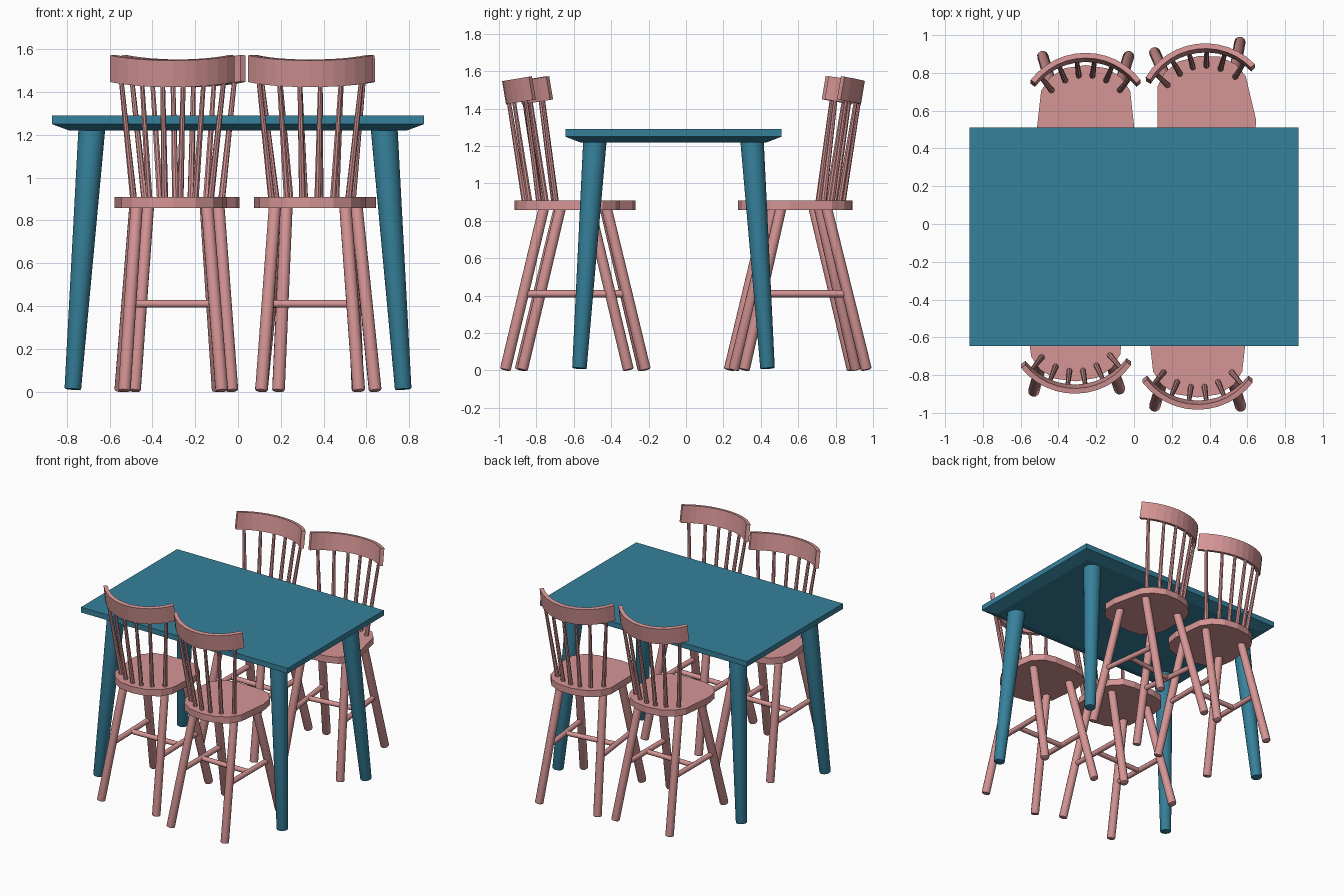
import bpy, bmesh, math
from mathutils import Vector, Matrix

if "Cube" in bpy.data.objects:
    bpy.data.objects.remove(bpy.data.objects["Cube"], do_unlink=True)


def make_material(name, rgb):
    mat = bpy.data.materials.new(name)
    mat.use_nodes = True
    mat.diffuse_color = (*rgb, 1)
    bsdf = mat.node_tree.nodes["Principled BSDF"]
    bsdf.inputs["Base Color"].default_value = (*rgb, 1)
    bsdf.inputs["Roughness"].default_value = 0.7
    return mat


teal = make_material("teal paint", (0.037, 0.22, 0.33))
pink = make_material("dusty pink paint", (0.67, 0.30, 0.30))


def finish(bm, name, mat, matrix, smooth=True):
    bmesh.ops.recalc_face_normals(bm, faces=bm.faces)
    mesh = bpy.data.meshes.new(name)
    bm.to_mesh(mesh)
    bm.free()
    mesh.materials.append(mat)
    obj = bpy.data.objects.new(name, mesh)
    bpy.context.collection.objects.link(obj)
    obj.matrix_world = matrix
    if smooth:
        bpy.ops.object.select_all(action="DESELECT")
        obj.select_set(True)
        bpy.context.view_layer.objects.active = obj
        bpy.ops.object.shade_smooth_by_angle(angle=math.radians(40))
    return obj


def rod(name, start, end, r_start, r_end, mat, matrix, sides=12, rounded=0):
    """Tapered round bar between two points, with an optional rounded start."""
    start, end = Vector(start), Vector(end)
    axis = end - start
    bm = bmesh.new()
    bmesh.ops.create_cone(bm, cap_ends=True, segments=sides,
                          radius1=r_start, radius2=r_end, depth=axis.length)
    if rounded:
        rim = [e for e in bm.edges if all(v.co.z < 0 for v in e.verts)]
        bmesh.ops.bevel(bm, geom=rim, offset=rounded, segments=2,
                        profile=0.5, affect="EDGES")
    turn = axis.to_track_quat("Z", "Y").to_matrix().to_4x4()
    bm.transform(Matrix.Translation((start + end) / 2) @ turn)
    return finish(bm, name, mat, matrix)


def slab(name, layers, mat, matrix):
    """Solid lofted through closed outlines given from bottom to top."""
    bm = bmesh.new()
    rings = [[bm.verts.new(p) for p in layer] for layer in layers]
    bm.faces.new(rings[0])
    bm.faces.new(rings[-1])
    for low, high in zip(rings, rings[1:]):
        for i in range(len(low)):
            j = (i + 1) % len(low)
            bm.faces.new((low[i], low[j], high[j], high[i]))
    return finish(bm, name, mat, matrix, smooth=False)


# Table: top with a bevelled underside and four splayed tapering legs
def build_table(matrix):
    def rectangle(hx, hy, z):
        return [(-hx, -hy, z), (hx, -hy, z), (hx, hy, z), (-hx, hy, z)]

    slab("table_top", [rectangle(0.79, 0.50, 1.22), rectangle(0.87, 0.578, 1.25),
                       rectangle(0.87, 0.578, 1.29)], teal, matrix)
    for sx in (-1, 1):
        for sy in (-1, 1):
            rod("table_leg", (sx * 0.772, sy * 0.503, 0.01),
                (sx * 0.683, sy * 0.42, 1.23), 0.039, 0.063, teal, matrix,
                sides=20, rounded=0.006)


# Chair: faces local +y with its back on -y
SEAT_HALF = [(0, -0.281), (0.11, -0.265), (0.19, -0.215), (0.236, -0.144),
             (0.262, 0.09), (0.245, 0.19), (0.18, 0.26), (0.09, 0.281)]
LEAN = math.radians(9.5)
CREST_RADIUS, CREST_HALF_ANGLE = 0.35, math.radians(53)


def build_chair(x, y, degrees):
    matrix = Matrix.Translation((x, y, 0)) @ Matrix.Rotation(math.radians(degrees), 4, "Z")

    # Seat
    outline = SEAT_HALF + [(-px, py) for px, py in reversed(SEAT_HALF) if px]
    slab("seat", [[(px, py, z) for px, py in outline] for z in (0.858, 0.908)],
         pink, matrix)

    # Splayed legs and the stretchers joining them
    def leg_point(sx, sy, z):
        t = z / 0.86
        return Vector((sx * (0.228 - 0.063 * t), sy * (0.33 - 0.205 * t), z))

    for sx in (-1, 1):
        for sy, name in ((-1, "rear_leg"), (1, "front_leg")):
            rod(name, leg_point(sx, sy, 0.002), leg_point(sx, sy, 0.87),
                0.030, 0.029, pink, matrix, rounded=0.009)
        rod("side_stretcher", leg_point(sx, -1, 0.41), leg_point(sx, 1, 0.41),
            0.019, 0.019, pink, matrix, sides=10)
    rod("cross_stretcher", (-0.198, 0, 0.41), (0.198, 0, 0.41),
        0.018, 0.018, pink, matrix, sides=10)

    # Curved crest rail, tilted with the back
    tilt = Matrix.Translation((0, -0.322, 1.487)) @ Matrix.Rotation(LEAN, 4, "X")

    def arc(angle, radius, z):
        return tilt @ Vector((radius * math.sin(angle),
                              CREST_RADIUS - radius * math.cos(angle), z))

    steps = 12
    angles = [CREST_HALF_ANGLE * (2 * i / steps - 1) for i in range(steps + 1)]
    inner, outer = CREST_RADIUS - 0.014, CREST_RADIUS + 0.014
    sections = [[arc(a, r, z) for r, z in ((inner, -0.063), (outer, -0.063),
                                           (outer, 0.063), (inner, 0.063))]
                for a in angles]
    slab("crest_rail", sections, pink, matrix)

    # Six spindles fanning out from the seat
    for i in range(6):
        f = (i - 2.5) / 2.5
        top = arc(math.asin(0.24 * f / CREST_RADIUS), CREST_RADIUS, -0.045)
        rod("spindle", (0.18 * f, -0.228 + 0.08 * f * f, 0.90), top,
            0.016, 0.011, pink, matrix, sides=8)


build_table(Matrix.Translation((0, -0.067, 0)))
for placement in ((-0.312, -0.552, 1.5), (0.337, -0.637, 0),
                  (-0.256, 0.56, 180), (0.375, 0.61, 187)):
    build_chair(*placement)
